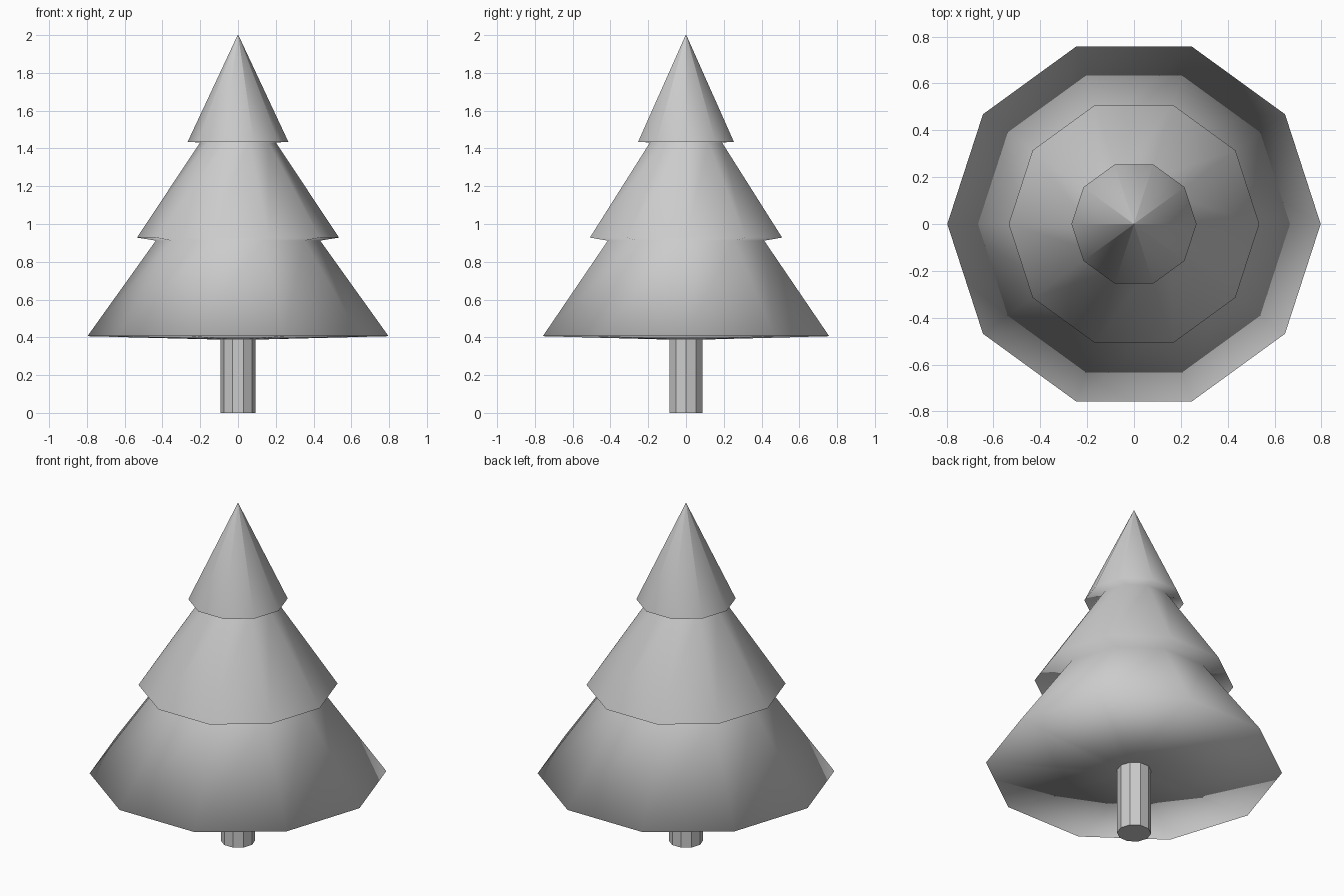
import bpy, bmesh, math

if "Cube" in bpy.data.objects:
    bpy.data.objects.remove(bpy.data.objects["Cube"])

SIDES = 10


def lathe(name, profile, smooth):
    """Spin a (radius, z) profile, listed bottom to top, into a capped solid."""
    bm = bmesh.new()
    rings = []
    for r, z in profile:
        rings.append([bm.verts.new((r * math.cos(math.tau * i / SIDES),
                                    r * math.sin(math.tau * i / SIDES), z))
                      for i in range(SIDES)])
    for lo, hi in zip(rings, rings[1:]):
        for i in range(SIDES):
            j = (i + 1) % SIDES
            bm.faces.new((lo[i], lo[j], hi[j], hi[i]))
    bm.faces.new(rings[0][::-1])
    bm.faces.new(rings[-1])
    bmesh.ops.recalc_face_normals(bm, faces=bm.faces)
    for f in bm.faces:
        f.smooth = smooth
    mesh = bpy.data.meshes.new(name)
    bm.to_mesh(mesh)
    bm.free()
    obj = bpy.data.objects.new(name, mesh)
    bpy.context.collection.objects.link(obj)
    return obj


# Trunk: flat-sided post
lathe("trunk", [(0.092, 0.0), (0.092, 0.395)], False)

# Foliage: three tiers in one continuous smooth skin
foliage = lathe("foliage", [
    (0.092, 0.388), (0.797, 0.406),   # bottom tier underside and rim
    (0.435, 0.912), (0.535, 0.928),   # middle tier underside and rim
    (0.20, 1.432), (0.267, 1.434),    # top tier underside and rim
    (0.002, 2.0),                     # tip
], True)

# Large faces lead the shading, so the slopes stay facing up and outward
weighted = foliage.modifiers.new("area_shading", 'WEIGHTED_NORMAL')
weighted.mode = 'FACE_AREA'
weighted.weight = 50
